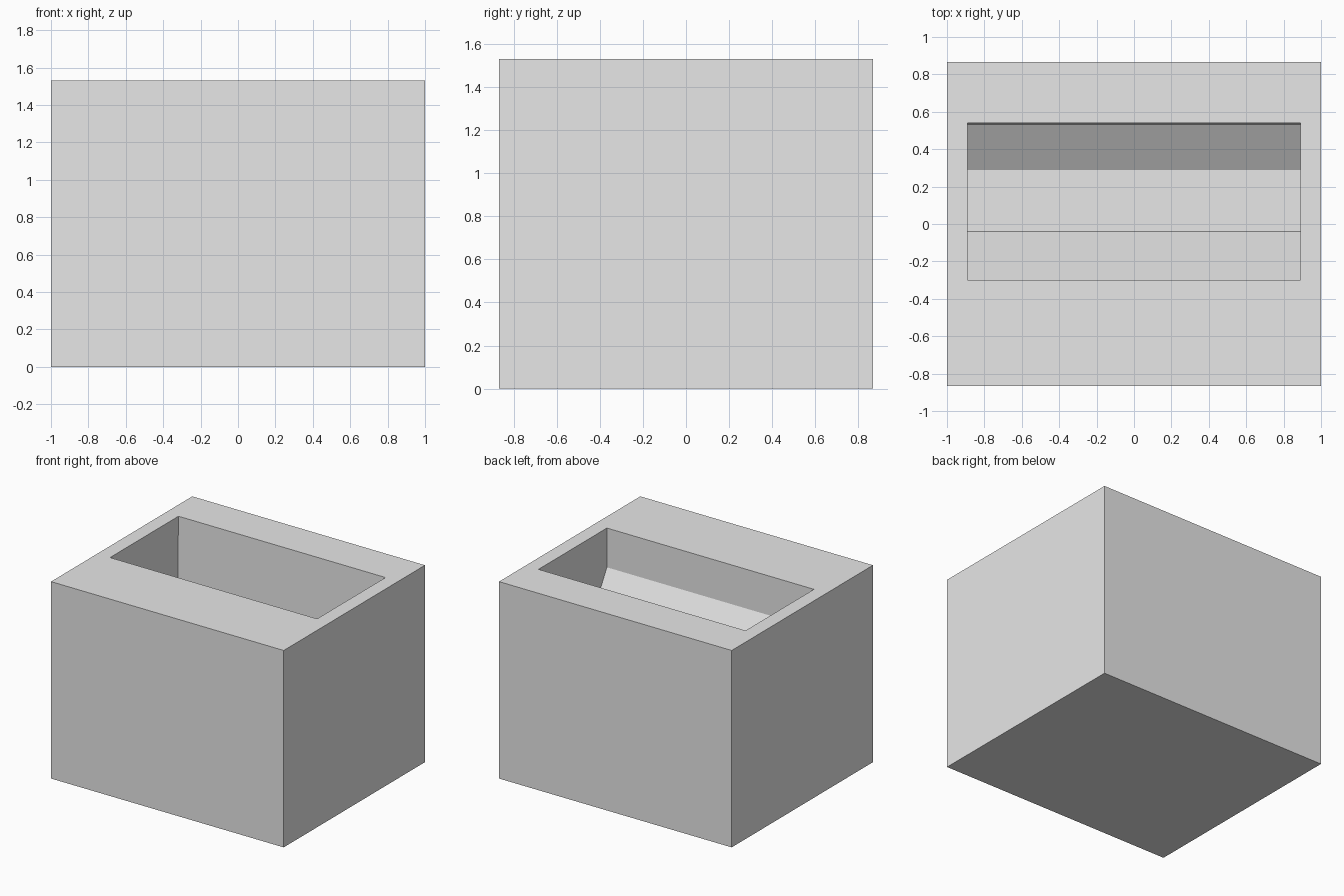
import bpy
import bmesh

default = bpy.data.objects.get("Cube")
if default:
    bpy.data.objects.remove(default, do_unlink=True)

grey = bpy.data.materials.new("plain_grey")
grey.use_nodes = True
grey.diffuse_color = (0.8, 0.8, 0.8, 1)
grey.node_tree.nodes["Principled BSDF"].inputs["Base Color"].default_value = grey.diffuse_color


def prism(name, profile, half_width):
    """Extrude a (y, z) profile along x, centred on x = 0."""
    bm = bmesh.new()
    face = bm.faces.new([bm.verts.new((-half_width, y, z)) for y, z in profile])
    side = bmesh.ops.extrude_face_region(bm, geom=[face])["geom"]
    moved = [v for v in side if isinstance(v, bmesh.types.BMVert)]
    bmesh.ops.translate(bm, verts=moved, vec=(2 * half_width, 0, 0))
    bmesh.ops.recalc_face_normals(bm, faces=bm.faces)
    mesh = bpy.data.meshes.new(name)
    bm.to_mesh(mesh)
    bm.free()
    mesh.materials.append(grey)
    obj = bpy.data.objects.new(name, mesh)
    bpy.context.collection.objects.link(obj)
    return obj


# Solid block
depth, height = 0.867, 1.53
block = prism("block", [(-depth, 0), (depth, 0), (depth, height), (-depth, height)], 1.0)

# Recess: steep front slope, flat floor, shallow rear slope, upright walls
above = height + 0.2
recess = prism("recess_cutter", [
    (-0.3, above), (-0.3, 1.225), (-0.04, 0.775), (0.29, 0.775),
    (0.53, 0.93), (0.54, height), (0.54, above)], 0.89)
recess.hide_render = True

cut = block.modifiers.new("recess", "BOOLEAN")
cut.operation = "DIFFERENCE"
cut.solver = "EXACT"
cut.object = recess
bpy.context.view_layer.objects.active = block
bpy.ops.object.modifier_apply(modifier=cut.name)
bpy.data.objects.remove(recess, do_unlink=True)
